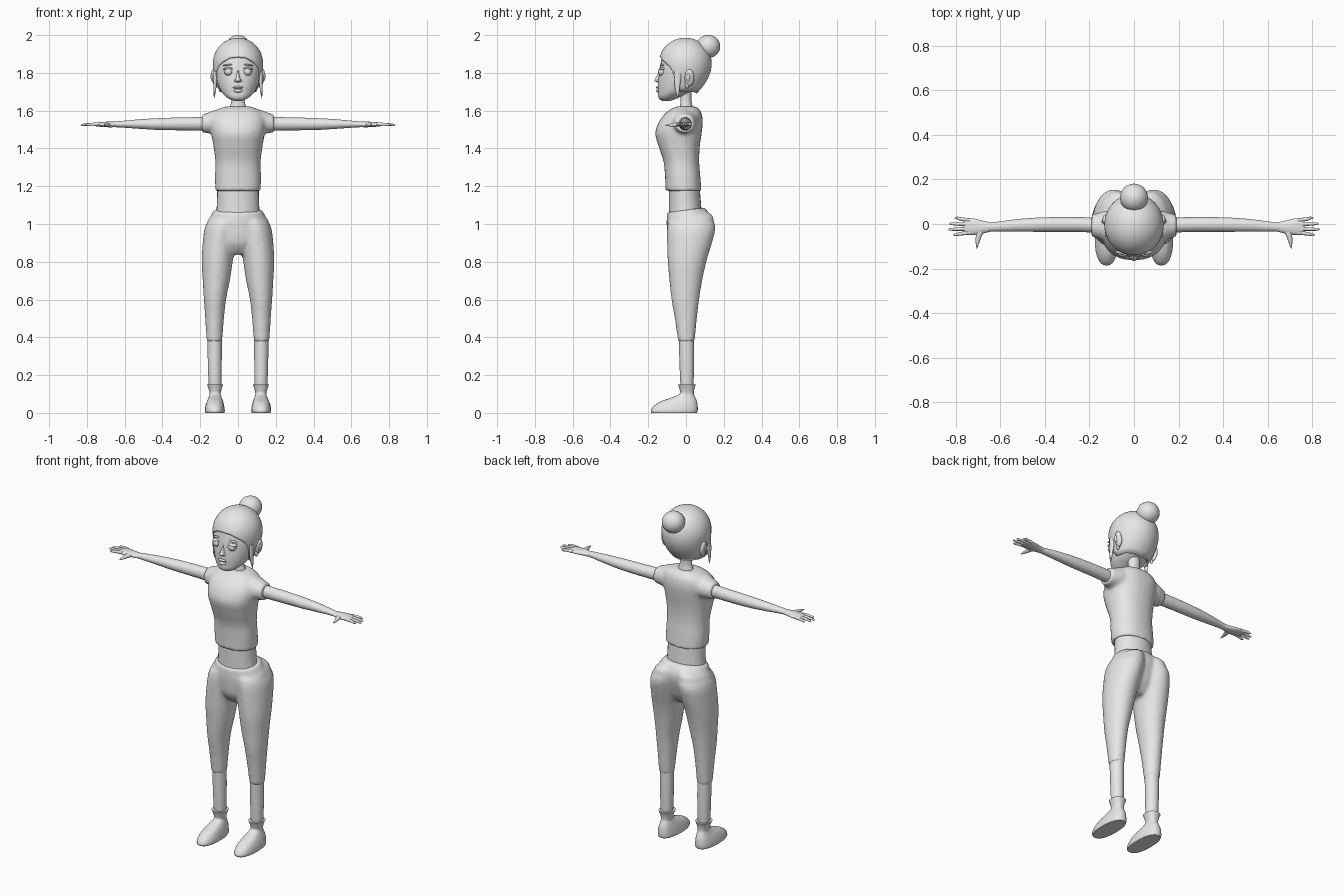
import bpy, bmesh, math
from mathutils import Vector, Matrix

if "Cube" in bpy.data.objects:
    bpy.data.objects.remove(bpy.data.objects["Cube"])

grey = bpy.data.materials.new("plain grey")
grey.use_nodes = True
grey.diffuse_color = (0.8, 0.8, 0.8, 1)
grey.node_tree.nodes["Principled BSDF"].inputs["Base Color"].default_value = (0.8, 0.8, 0.8, 1)


def smooth_rows(rows, n=5):
    """Catmull-Rom resampling of section rows."""
    rows = [Vector(r) for r in rows]
    out = []
    for i in range(len(rows) - 1):
        a, b, c, d = rows[max(i - 1, 0)], rows[i], rows[i + 1], rows[min(i + 2, len(rows) - 1)]
        for k in range(n):
            t = k / n
            out.append(b + (c - a) * (t / 2) + (a * 2 - b * 5 + c * 4 - d) * (t * t / 2)
                       + (b * 3 - a - c * 3 + d) * (t ** 3 / 2))
    return out + [rows[-1]]


def loft(bm, axis, rows, sides=28, power=1.0):
    """Closed tube; each row is (position, centre u, centre v, radius u, radius v)."""
    u, v = [i for i in range(3) if i != axis]
    rings = []
    for t, cu, cv, ru, rv in smooth_rows(rows):
        ring = []
        for i in range(sides):
            a = math.tau * i / sides
            c, s = math.cos(a), math.sin(a)
            p = Vector()
            p[axis] = t
            p[u] = cu + max(ru, 0.001) * math.copysign(abs(c) ** power, c)
            p[v] = cv + max(rv, 0.001) * math.copysign(abs(s) ** power, s)
            ring.append(bm.verts.new(p))
        rings.append(ring)
    for r0, r1 in zip(rings, rings[1:]):
        for i in range(sides):
            j = (i + 1) % sides
            bm.faces.new((r0[i], r0[j], r1[j], r1[i]))
    bm.faces.new(rings[0])
    bm.faces.new(rings[-1])


def upright(rows):
    """Turn (z, centre x, radius x, front y, back y) into loft rows."""
    return [(z, cx, (f + b) / 2, rx, (b - f) / 2) for z, cx, rx, f, b in rows]


def ball(bm, centre, size, turn=0):
    m = Matrix.Translation(centre) @ Matrix.Rotation(turn, 4, 'Y') @ Matrix.Diagonal((*size, 1))
    bmesh.ops.create_uvsphere(bm, u_segments=24, v_segments=16, radius=1, matrix=m)


def finish(name, bm, mirror=False, voxel=0, angle=50):
    bmesh.ops.recalc_face_normals(bm, faces=bm.faces)
    mesh = bpy.data.meshes.new(name)
    bm.to_mesh(mesh)
    bm.free()
    ob = bpy.data.objects.new(name, mesh)
    bpy.context.collection.objects.link(ob)
    mesh.materials.append(grey)
    bpy.ops.object.select_all(action='DESELECT')
    ob.select_set(True)
    bpy.context.view_layer.objects.active = ob
    bpy.ops.object.shade_smooth_by_angle(angle=math.radians(angle))
    if mirror:
        ob.modifiers.new("mirror", 'MIRROR').use_mirror_merge = False
    if voxel:
        fuse = ob.modifiers.new("fuse", 'REMESH')
        fuse.mode, fuse.voxel_size, fuse.use_smooth_shade = 'VOXEL', voxel, True
        relax = ob.modifiers.new("relax", 'SMOOTH')
        relax.factor, relax.iterations = 0.5, 7
    return ob


def simple(name, axis, rows, mirror=False, power=1.0):
    bm = bmesh.new()
    loft(bm, axis, rows, power=power)
    return finish(name, bm, mirror)


# Trousers: two legs fused into the hips, with a waistband higher at the back
bm = bmesh.new()
for s in (1, -1):
    loft(bm, 2, upright([
        (0.375, s * .125, .041, -.042, .046), (0.5, s * .124, .05, -.06, .058),
        (0.6, s * .122, .059, -.077, .07), (0.7, s * .115, .072, -.088, .086),
        (0.8, s * .11, .082, -.097, .108), (0.9, s * .1, .087, -.1, .138),
        (0.98, s * .089, .087, -.1, .156), (1.03, s * .07, .075, -.09, .138),
        (1.06, s * .05, .05, -.08, .1)]))
loft(bm, 2, upright([
    (0.84, 0, .06, -.05, .06), (0.9, 0, .13, -.092, .1), (1.0, 0, .163, -.103, .13),
    (1.04, 0, .145, -.102, .122), (1.075, 0, .127, -.1, .1)]))
for vert in bm.verts:
    if vert.co.z > 1.02:
        vert.co.z += 0.13 * vert.co.y
finish("trousers", bm, voxel=0.01)

# Lower legs and shoes
simple("lower_leg", 2, upright([
    (0.1, .122, .028, -.022, .034), (0.16, .122, .034, -.03, .04),
    (0.28, .123, .037, -.035, .043), (0.4, .124, .038, -.038, .043)]), True)
simple("shoe", 2, upright([
    (0, .123, .05, -.182, .058), (.012, .123, .053, -.186, .062),
    (.035, .123, .05, -.172, .062), (.06, .122, .043, -.135, .058),
    (.08, .121, .035, -.08, .05), (.1, .121, .029, -.034, .042),
    (.125, .121, .034, -.034, .044), (.15, .121, .043, -.042, .052)]), True, 0.85)

# Bare midriff
simple("midriff", 2, upright([
    (1.02, 0, .12, -.09, .085), (1.1, 0, .112, -.09, .08), (1.22, 0, .11, -.09, .07)]))

# Shirt: torso fused with short sleeves
bm = bmesh.new()
loft(bm, 2, upright([
    (1.175, 0, .12, -.108, .082), (1.25, 0, .122, -.111, .076), (1.33, 0, .12, -.119, .07),
    (1.41, 0, .13, -.145, .073), (1.48, 0, .142, -.163, .083), (1.54, 0, .148, -.144, .089),
    (1.585, 0, .135, -.11, .083), (1.61, 0, .1, -.078, .068), (1.622, 0, .065, -.05, .05)]),
    power=0.88)
for s in (1, -1):
    loft(bm, 0, [(s * .05, -.01, 1.545, .07, .07), (s * .12, -.01, 1.54, .07, .064),
                 (s * .16, -.008, 1.535, .058, .054), (s * .19, -.007, 1.532, .05, .048)])
finish("shirt", bm, voxel=0.009)

# Neck
simple("neck", 2, upright([
    (1.58, 0, .06, -.04, .045), (1.625, 0, .042, -.032, .034),
    (1.66, 0, .034, -.029, .029), (1.73, 0, .036, -.03, .03)]))

# Arms
simple("arm", 0, [
    (.14, -.005, 1.531, .034, .036), (.3, -.002, 1.53, .033, .034),
    (.42, -.003, 1.529, .032, .031), (.52, -.006, 1.529, .028, .025),
    (.62, -.012, 1.528, .021, .017), (.665, -.014, 1.527, .019, .014)], True)

# Hands: palm, four fingers and a thumb
bm = bmesh.new()
loft(bm, 0, [(.64, -.013, 1.527, .02, .014), (.68, -.014, 1.527, .029, .015),
             (.72, -.012, 1.527, .037, .013), (.755, -.011, 1.527, .035, .009),
             (.765, -.011, 1.526, .025, .005)], 20)
for y, tip, spread in ((.017, .805, .01), (-.002, .828, .003), (-.021, .833, -.003), (-.039, .812, -.009)):
    loft(bm, 0, [(.735, y, 1.528, .0085, .009), (.775, y + spread / 2, 1.528, .008, .008),
                 (tip - .012, y + spread, 1.525, .006, .006), (tip, y + spread, 1.524, .001, .001)], 10)
loft(bm, 1, [(-.02, .685, 1.527, .022, .012), (-.05, .695, 1.526, .014, .011),
             (-.08, .701, 1.524, .009, .008), (-.112, .705, 1.522, .001, .001)], 12)
finish("hand", bm, True)

# Face and skull
simple("head", 2, upright([
    (1.652, 0, .02, -.125, -.085), (1.66, 0, .042, -.14, -.06), (1.675, 0, .065, -.147, -.025),
    (1.7, 0, .088, -.148, .025), (1.74, 0, .107, -.149, .075), (1.8, 0, .121, -.143, .1),
    (1.85, 0, .122, -.135, .105), (1.9, 0, .108, -.12, .095), (1.94, 0, .07, -.08, .06)]))

# Hair cap whose lower edge follows the hairline
hairline = [(0, 1.885), (.35, 1.88), (.7, 1.855), (1.0, 1.825), (1.12, 1.79),
            (1.25, 1.725), (1.5, 1.7), (2.2, 1.7), (3.15, 1.69)]


def hairline_z(a):
    for (a0, z0), (a1, z1) in zip(hairline, hairline[1:]):
        if a <= a1:
            return z0 + (z1 - z0) * (a - a0) / (a1 - a0)
    return hairline[-1][1]


def hair_point(a, z):
    k = max(0, (1.85 - z) / .16) ** 2
    s = math.sqrt(max(0, 1 - max(0, (z - 1.85) / .136) ** 2))
    return (.133 * (1 - .31 * k) * s * math.sin(a),
            -.004 - .02 * k - .14 * (1 - .43 * k) * s * math.cos(a), z)


bm = bmesh.new()
count, steps = 72, 18
top = bm.verts.new((0, -.004, 1.986))
columns = []
for i in range(count):
    a = math.tau * i / count
    low = hairline_z(min(a, math.tau - a))
    columns.append([bm.verts.new(hair_point(a, low + (1.986 - low) * math.sin(j / steps * math.pi / 2)))
                    for j in range(steps)])
for i in range(count):
    c, d = columns[i], columns[(i + 1) % count]
    for j in range(steps - 1):
        bm.faces.new((c[j], d[j], d[j + 1], c[j + 1]))
    bm.faces.new((c[-1], d[-1], top))
hair = finish("hair_cap", bm)
thick = hair.modifiers.new("thickness", 'SOLIDIFY')
thick.thickness, thick.offset = 0.012, -1

# Hair bun
bm = bmesh.new()
ball(bm, (0, .118, 1.94), (.063, .063, .061))
finish("hair_bun", bm)

# Hair strand hanging in front of each ear
simple("hair_strand", 2, [
    (1.665, .126, -.04, .001, .001), (1.7, .124, -.045, .006, .009),
    (1.75, .121, -.045, .009, .016), (1.81, .12, -.04, .01, .02)], True)

# Ears: outer shell with a raised inner fold
bm = bmesh.new()
ball(bm, (.126, .018, 1.775), (.014, .025, .045), .15)
ball(bm, (.118, .006, 1.74), (.01, .012, .022))
ball(bm, (.137, .012, 1.775), (.008, .01, .022), .15)
finish("ear", bm, True)

# Eyes, with lids and brows
bm = bmesh.new()
ball(bm, (.05, -.125, 1.807), (.023, .023, .023))
finish("eye", bm, True)
bm = bmesh.new()
ball(bm, (.051, -.124, 1.822), (.028, .02, .008), .1)
finish("upper_eyelid", bm, True)
bm = bmesh.new()
ball(bm, (.053, -.125, 1.842), (.028, .011, .004), .12)
finish("eyebrow", bm, True)

# Nose with nostrils
bm = bmesh.new()
loft(bm, 2, upright([
    (1.75, 0, .012, -.152, -.12), (1.758, 0, .016, -.166, -.12), (1.768, 0, .013, -.164, -.12),
    (1.79, 0, .008, -.152, -.12), (1.815, 0, .006, -.142, -.12)]), 16)
for s in (1, -1):
    ball(bm, (s * .013, -.147, 1.758), (.008, .009, .007))
finish("nose", bm)

# Lips
bm = bmesh.new()
ball(bm, (0, -.146, 1.723), (.026, .012, .007))
ball(bm, (0, -.146, 1.705), (.023, .013, .009))
finish("lips", bm)
